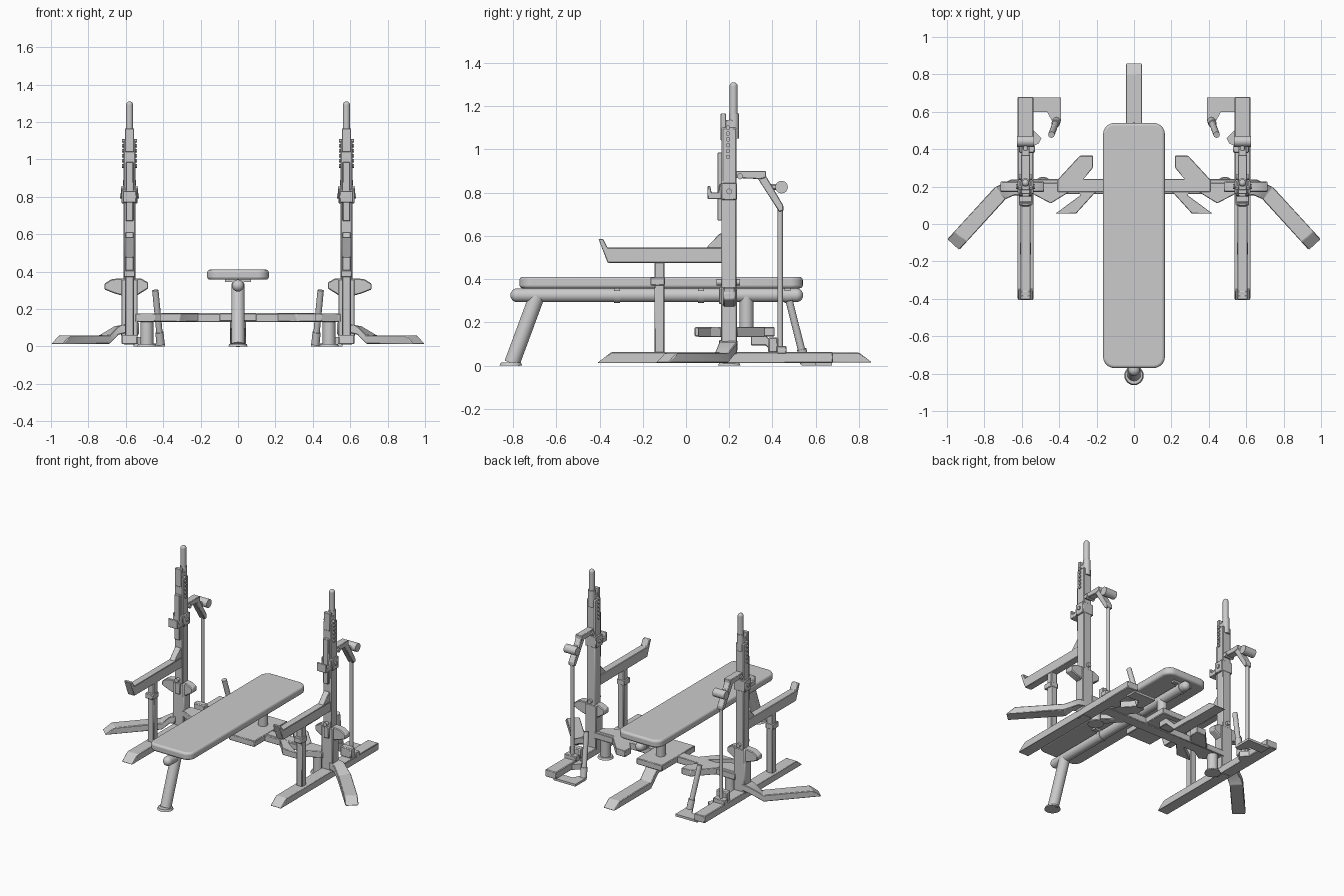
import bpy, bmesh, math
from mathutils import Vector

if "Cube" in bpy.data.objects:
    bpy.data.objects.remove(bpy.data.objects["Cube"])

X = 0.58  # centre line of each side stand


def finish(name, bm, mirror=False, bevel=0.0, segs=1):
    bmesh.ops.recalc_face_normals(bm, faces=bm.faces)
    me = bpy.data.meshes.new(name)
    bm.to_mesh(me)
    bm.free()
    for p in me.polygons:
        p.use_smooth = True
    me.set_sharp_from_angle(angle=math.radians(30))
    ob = bpy.data.objects.new(name, me)
    bpy.context.collection.objects.link(ob)
    if bevel:
        m = ob.modifiers.new("bevel", 'BEVEL')
        m.width, m.segments = bevel, segs
        m.limit_method = 'ANGLE'
    if mirror:
        ob.modifiers.new("mirror", 'MIRROR').use_clip = False
    return ob


def prism(name, pts, axis, lo, hi, **kw):
    """Extrude a 2D profile along x, y or z."""
    put = {'x': lambda a, b, c: (c, a, b), 'y': lambda a, b, c: (a, c, b),
           'z': lambda a, b, c: (a, b, c)}[axis]
    bm = bmesh.new()
    r0 = [bm.verts.new(put(a, b, lo)) for a, b in pts]
    r1 = [bm.verts.new(put(a, b, hi)) for a, b in pts]
    n = len(pts)
    bm.faces.new(r0)
    bm.faces.new(r1)
    for i in range(n):
        bm.faces.new((r0[i], r0[(i + 1) % n], r1[(i + 1) % n], r1[i]))
    return finish(name, bm, **kw)


def box(name, x, y, z, **kw):
    return prism(name, [(x[0], y[0]), (x[1], y[0]), (x[1], y[1]), (x[0], y[1])],
                 'z', z[0], z[1], **kw)


def rod(name, a, b, r, r2=None, domes=(), seg=24, **kw):
    """Round bar from a to b, with optional ball ends."""
    a, b = Vector(a), Vector(b)
    d = b - a
    rot = d.to_track_quat('Z', 'Y').to_matrix().to_4x4()
    rot.translation = (a + b) / 2
    bm = bmesh.new()
    bmesh.ops.create_cone(bm, cap_ends=True, segments=seg, radius1=r,
                          radius2=r if r2 is None else r2, depth=d.length, matrix=rot)
    for c in domes:
        m = rot.copy()
        m.translation = Vector(c)
        bmesh.ops.create_uvsphere(bm, u_segments=seg, v_segments=12, radius=r, matrix=m)
    return finish(name, bm, **kw)


def sweep(name, path, w, h, **kw):
    """Rectangular bar along a path, with a slanted far end."""
    P = [Vector(p) for p in path]
    bm = bmesh.new()
    rings = []
    for i, p in enumerate(P):
        t = (P[min(i + 1, len(P) - 1)] - P[max(i - 1, 0)])
        t.z = 0
        t.normalize()
        s = Vector((-t.y, t.x, 0)) * w / 2
        u = Vector((0, 0, h / 2))
        k = t * 0.03 if i == len(P) - 1 else Vector()
        rings.append([bm.verts.new(v) for v in
                      (p + s + u - k, p - s + u - k, p - s - u + k, p + s - u + k)])
    for r, q in zip(rings, rings[1:]):
        for i in range(4):
            j = (i + 1) % 4
            bm.faces.new((r[i], r[j], q[j], q[i]))
    bm.faces.new(rings[0])
    bm.faces.new(rings[-1])
    return finish(name, bm, **kw)


# ---- bench ----
pad = []
for cx, cy, a0 in ((.105, .48, 0), (-.105, .48, 90), (-.105, -.71, 180), (.105, -.71, 270)):
    for i in range(9):
        a = math.radians(a0 + i * 11.25)
        pad.append((cx + .06 * math.cos(a), cy + .06 * math.sin(a)))
prism("bench_pad", pad, 'z', .357, .41, bevel=.014, segs=3)
rod("bench_spine", (0, -.78, .325), (0, .51, .325), .032, domes=((0, -.78, .325), (0, .51, .325)))
rod("bench_front_leg", (0, -.69, .32), (0, -.805, .01), .036)
rod("bench_front_foot", (0, -.81, 0), (0, -.81, .014), .052, .046)
rod("bench_rear_post", (0, .28, .16), (0, .28, .32), .032)
for y in (-.32, .07, .47):
    rod("spine_collar", (0, y - .014, .325), (0, y + .014, .325), .036)
    box("pad_bracket", (-.07, .07), (y - .014, y + .014), (.345, .36))

# ---- cross frame between the stands ----
box("cross_beam", (-.55, .55), (.16, .24), (.13, .175), bevel=.004)
box("centre_plate", (-.10, .10), (.04, .41), (.135, .178), bevel=.004)
prism("rear_fin", [(.10, .17), (.10, .24), (.27, .24), (.22, .30), (.22, .365), (.29, .365),
                   (.41, .235), (.41, .17)], 'z', .133, .178, mirror=True, bevel=.003)
prism("front_fin", [(.20, .17), (.215, .16), (.31, .055), (.42, .055), (.285, .155),
                    (.315, .19), (.445, .11), (.54, .16), (.54, .22), (.25, .22)],
      'z', .132, .177, mirror=True, bevel=.003)
sweep("centre_rear_foot", [(0, .30, .115), (0, .37, .115), (0, .45, .037), (0, .83, .037)],
      .088, .046, bevel=.004)
rod("frame_foot_post", (.487, .2, .01), (.487, .2, .14), .034, mirror=True)
rod("frame_foot_disc", (.487, .2, 0), (.487, .2, .014), .052, .046, mirror=True)

# ---- side stand base ----
prism("side_rail", [(-.41, .012), (.68, .012), (.68, .062), (-.345, .062)], 'x', X - .042, X + .042,
      mirror=True, bevel=.004)
sweep("outrigger_foot", [(.60, .195, .095), (.65, .195, .085), (.715, .165, .036), (.948, -.09, .036)],
      .086, .046, mirror=True, bevel=.004)
prism("rear_foot_plate", [(.39, .60), (.39, .675), (.56, .675), (.56, .60)], 'z', .0, .016, mirror=True)
prism("lever_foot_plate", [(.39, .61), (.39, .55), (.43, .535), (.47, .61)], 'z', .0, .016, mirror=True)
rod("foot_lever", (.414, .55, .01), (.442, .477, .30), .017, seg=16, mirror=True)
rod("foot_lever_socket", (.414, .55, .01), (.42, .535, .075), .022, seg=16, mirror=True)
prism("pivot_gusset", [(.545, .51), (.495, .46), (.51, .43), (.545, .415)], 'z', .012, .05, mirror=True)
box("pivot_bracket", (.53, .615), (.38, .425), (.06, .13), mirror=True, bevel=.006)
box("pivot_collar", (.535, .625), (.42, .465), (.055, .09), mirror=True, bevel=.004)

# ---- uprights ----
box("upright", (X - .032, X + .032), (.165, .233), (.01, 1.10), mirror=True, bevel=.005)
box("upright_sleeve", (X - .044, X + .044), (.162, .236), (.05, .36), mirror=True, bevel=.005)
prism("locking_wings", [(.48, .31), (.48, .342), (.52, .364), (.64, .364), (.68, .358), (.715, .335),
                        (.715, .305), (.66, .283), (.62, .272), (.54, .272)],
      'y', .172, .228, mirror=True, bevel=.005)
box("sleeve_front_lock", (X - .02, X + .02), (.152, .17), (.285, .365), mirror=True, bevel=.004)
rod("sleeve_pin", (X, .14, .385), (X, .25, .385), .014, seg=16, mirror=True)
box("upright_front_plate", (X - .02, X + .02), (.146, .168), (.67, .985), mirror=True, bevel=.003)
box("rack_strip", (X - .025, X + .025), (.16, .185), (1.04, 1.165), mirror=True, bevel=.003)
box("rack_cap", (X - .022, X + .022), (.18, .225), (1.09, 1.135), mirror=True, bevel=.003)
rod("guide_rod_collar", (X, .222, 1.05), (X, .222, 1.165), .023, mirror=True)
rod("guide_rod", (X, .22, 1.10), (X, .22, 1.291), .019, domes=((X, .22, 1.291),), mirror=True)
for i in range(6):
    z = .965 + i * .027
    rod("height_pin", (X - .041, .194, z), (X + .041, .194, z), .010, seg=12, mirror=True)

# ---- bar cup ----
prism("bar_cup", [(.168, .77), (.10, .77), (.10, .83), (.112, .83), (.118, .80), (.15, .80), (.155, .84),
                  (.168, .84)], 'x', X - .036, X + .036, mirror=True, bevel=.003)
box("cup_clamp", (X - .044, X + .044), (.163, .235), (.765, .845), mirror=True, bevel=.004)
rod("cup_bolt", (X - .052, .20, .805), (X + .052, .20, .805), .013, seg=16, mirror=True)

# ---- safety arm ----
prism("safety_arm", [(-.405, .585), (-.362, .475), (.17, .475), (.17, .545), (-.362, .545), (-.383, .585)],
      'x', X - .026, X + .026, mirror=True, bevel=.003)
prism("safety_arm_gusset", [(.09, .54), (.17, .54), (.17, .61), (.155, .61)], 'x', X - .022, X + .022,
      mirror=True, bevel=.003)
box("arm_support", (X - .023, X + .023), (-.146, -.10), (.05, .48), mirror=True, bevel=.004)
box("arm_support_sleeve", (X - .03, X + .03), (-.165, -.098), (.37, .408), mirror=True, bevel=.004)

# ---- lift linkage at the back ----
prism("lift_bracket", [(.225, .868), (.345, .862), (.37, .87), (.37, .90), (.225, .90)],
      'x', X - .025, X + .025, mirror=True, bevel=.003)
prism("lift_strap", [(.325, .875), (.365, .885), (.45, .74), (.45, .715), (.43, .712)],
      'x', X - .022, X + .022, mirror=True, bevel=.003)
rod("lift_pivot", (X - .034, .25, .875), (X + .034, .25, .875), .014, seg=16, mirror=True)
rod("lift_handle", (.535, .442, .825), (.625, .442, .825), .029, mirror=True)
rod("handle_stem", (X, .37, .825), (X, .442, .825), .014, seg=12, mirror=True)
rod("lift_rod", (X, .436, .03), (X, .436, .735), .012, seg=16, mirror=True)
